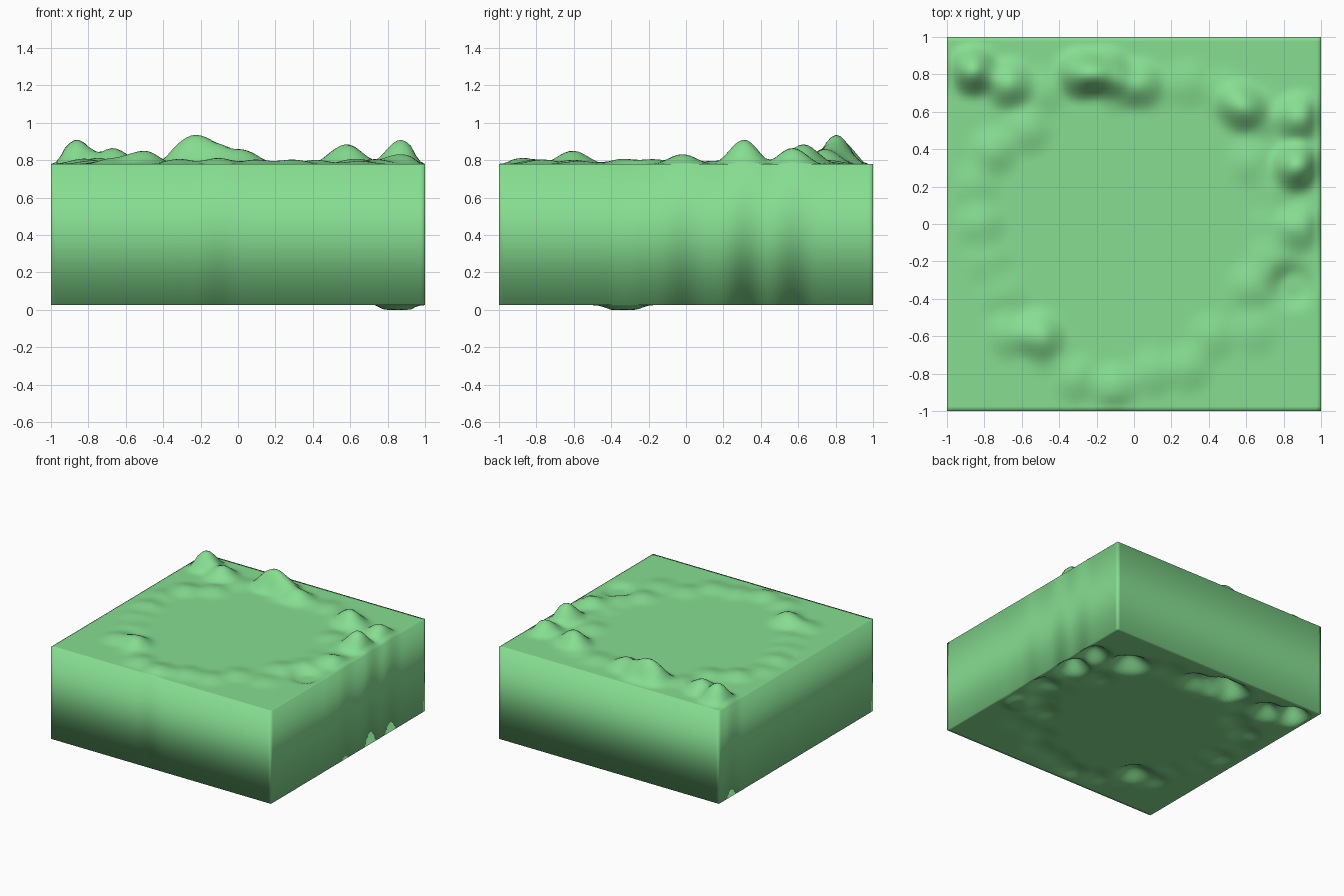
import bpy, bmesh, random
from math import cos, sin, pi, hypot

if "Cube" in bpy.data.objects:
    bpy.data.objects.remove(bpy.data.objects["Cube"])

TOP, THICK = 0.78, 0.755
# main hills: x, y, height
HILLS = [
    (-.86, .82, .13), (-.67, .75, .085), (-.27, .8, .1), (-.15, .81, .1),
    (.02, .75, .06), (.57, .63, .09), (.88, .57, .085), (.87, .31, .13),
    (-.51, -.59, .06), (.88, -.02, .05),
]
# low hillocks scattered at even steps along a ring round the flat middle
random.seed(4)
for i in range(26):
    a = 2 * pi * i / 26
    r = random.uniform(.7, .9)
    HILLS.append((r * cos(a), r * sin(a), random.uniform(.015, .035)))
# shallow hollow
HILLS.append((.85, -.33, -.04))


def height(x, y):
    z = 0
    for cx, cy, h in HILLS:
        d = hypot(x - cx, y - cy) / .165
        if d < 1:
            z += h * (1 + cos(pi * d)) / 2
    # fade to flat at the rim
    edge = 1 - max(abs(x), abs(y))
    return TOP + max(z, -.025) * min(1, edge / .07)


# terrain surface
bm = bmesh.new()
bmesh.ops.create_grid(bm, x_segments=80, y_segments=80, size=1)
for v in bm.verts:
    v.co.z = height(v.co.x, v.co.y)

# thickness: the underside repeats the relief of the top
ext = bmesh.ops.extrude_face_region(bm, geom=bm.faces[:], use_keep_orig=True)
bmesh.ops.translate(bm, vec=(0, 0, -THICK),
                    verts=[g for g in ext["geom"] if isinstance(g, bmesh.types.BMVert)])
bmesh.ops.recalc_face_normals(bm, faces=bm.faces[:])
for f in bm.faces:
    f.smooth = True

mesh = bpy.data.meshes.new("terrain_block")
bm.to_mesh(mesh)
bm.free()
block = bpy.data.objects.new("terrain_block", mesh)
bpy.context.collection.objects.link(block)

# grass colour
grass = bpy.data.materials.new("grass")
grass.diffuse_color = (.24, .73, .285, 1)
grass.use_nodes = True
grass.node_tree.nodes["Principled BSDF"].inputs["Base Color"].default_value = grass.diffuse_color
mesh.materials.append(grass)
